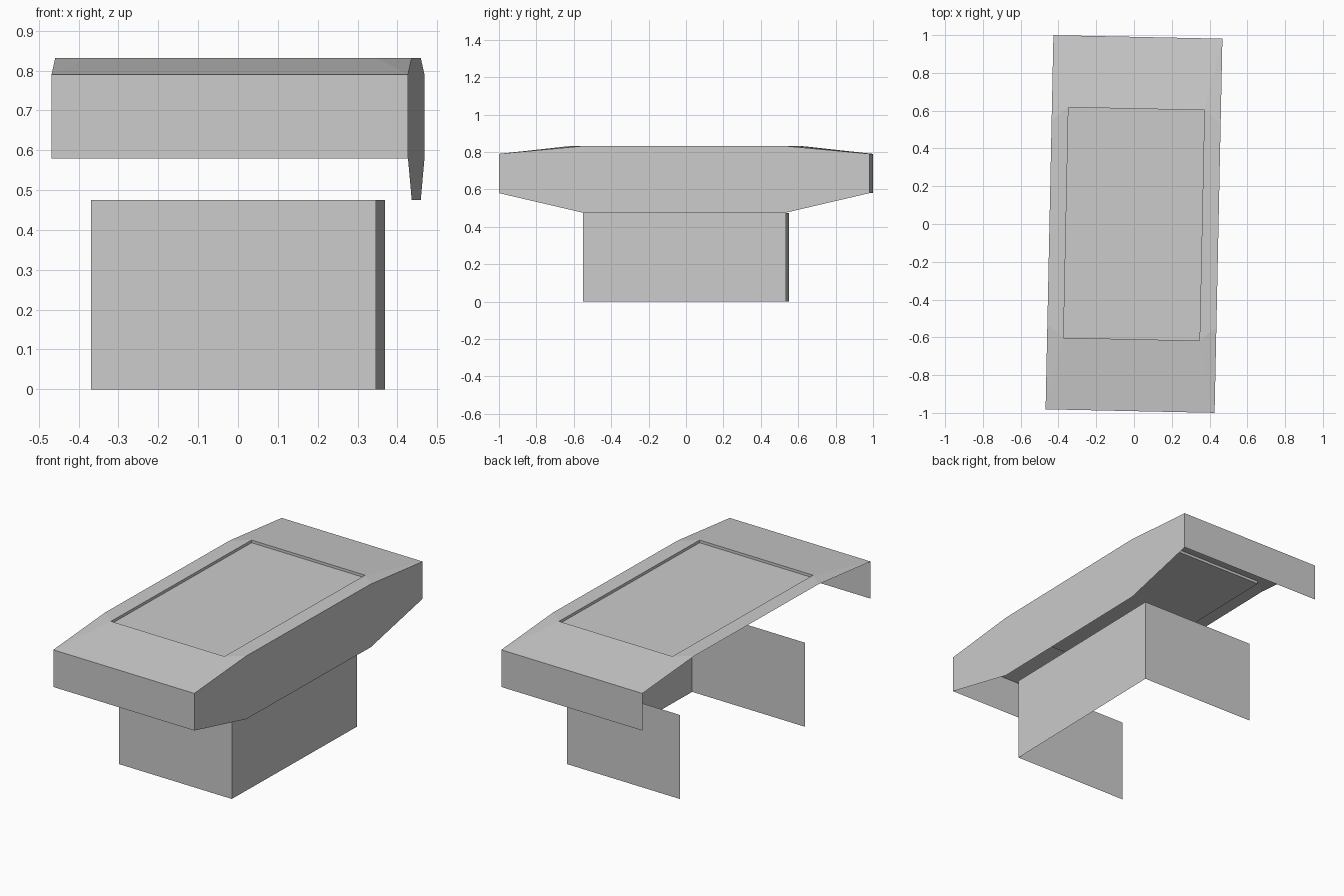
import bpy
import bmesh
from math import radians

cube = bpy.data.objects.get("Cube")
if cube:
    bpy.data.objects.remove(cube)

grey = bpy.data.materials.new("light grey")
grey.use_nodes = True
colour = (0.6, 0.6, 0.6, 1)
grey.diffuse_color = colour
grey.node_tree.nodes["Principled BSDF"].inputs["Base Color"].default_value = colour

# Main dimensions: half widths (x), half lengths (y) and heights
TABLE_W, TABLE_L, KINK_L = 0.4475, 0.9906, 0.54
SCREEN_W, SCREEN_L = 0.36, 0.61
BASE_W, BASE_L, BASE_TOP = 0.3575, 0.5425, 0.475
EDGE_LOW, EDGE_TOP, TOP = 0.58, 0.79, 0.832
FLOOR = TOP - 0.015
TURN = radians(-1.2)


def sheet(name, polygons, facing):
    """Make an open sheet whose faces all look along the facing direction."""
    bm = bmesh.new()
    for points in polygons:
        face = bm.faces.new([bm.verts.new(p) for p in points])
        face.normal_update()
        if face.normal.dot(facing) < 0:
            face.normal_flip()
    bmesh.ops.remove_doubles(bm, verts=bm.verts, dist=0.0001)
    mesh = bpy.data.meshes.new(name)
    bm.to_mesh(mesh)
    bm.free()
    mesh.materials.append(grey)
    obj = bpy.data.objects.new(name, mesh)
    obj.rotation_euler.z = TURN
    bpy.context.collection.objects.link(obj)


def end_panel(name, w, y, low, high):
    """Upright rectangle across the width at y."""
    points = [(-w, y, low), (w, y, low), (w, y, high), (-w, y, high)]
    sheet(name, [points], (0, y, 0))


# Tabletop: flat rims beside the screen, sloping ends and corner triangles
top_faces = []
for s in (-1, 1):
    top_faces.append([(s * TABLE_W, -KINK_L, TOP), (s * TABLE_W, KINK_L, TOP),
                      (s * SCREEN_W, SCREEN_L, TOP), (s * SCREEN_W, -SCREEN_L, TOP)])
    top_faces.append([(-TABLE_W, s * TABLE_L, EDGE_TOP), (TABLE_W, s * TABLE_L, EDGE_TOP),
                      (SCREEN_W, s * SCREEN_L, TOP), (-SCREEN_W, s * SCREEN_L, TOP)])
    for t in (-1, 1):
        top_faces.append([(s * TABLE_W, t * TABLE_L, EDGE_TOP),
                          (s * TABLE_W, t * KINK_L, TOP),
                          (s * SCREEN_W, t * SCREEN_L, TOP)])
sheet("tabletop", top_faces, (0, 0, 1))

# Recessed screen and the short walls around it
corners = [(-SCREEN_W, -SCREEN_L), (SCREEN_W, -SCREEN_L),
           (SCREEN_W, SCREEN_L), (-SCREEN_W, SCREEN_L)]
sheet("screen", [[(x, y, FLOOR) for x, y in corners]], (0, 0, 1))
for i, side in enumerate(("front", "left", "back", "right")):
    a, b = corners[i], corners[(i + 1) % 4]
    wall = [(*a, FLOOR), (*b, FLOOR), (*b, TOP), (*a, TOP)]
    sheet("screen_wall_" + side, [wall], (-a[0] - b[0], -a[1] - b[1], 0))

# Upright ends of the table and the pedestal
for side, s in (("front", -1), ("back", 1)):
    end_panel("table_panel_" + side, TABLE_W, s * TABLE_L, EDGE_LOW, EDGE_TOP)
    end_panel("pedestal_panel_" + side, BASE_W, s * BASE_L, 0, BASE_TOP)

# Left side panels; the right side is open
half = [(KINK_L, BASE_TOP), (TABLE_L, EDGE_LOW), (TABLE_L, EDGE_TOP), (KINK_L, TOP)]
outline = half + [(-y, z) for y, z in reversed(half)]
sheet("table_panel_left", [[(TABLE_W, y, z) for y, z in outline]], (1, 0, 0))
sheet("pedestal_panel_left",
      [[(BASE_W, -BASE_L, 0), (BASE_W, BASE_L, 0),
        (BASE_W, BASE_L, BASE_TOP), (BASE_W, -BASE_L, BASE_TOP)]], (1, 0, 0))
